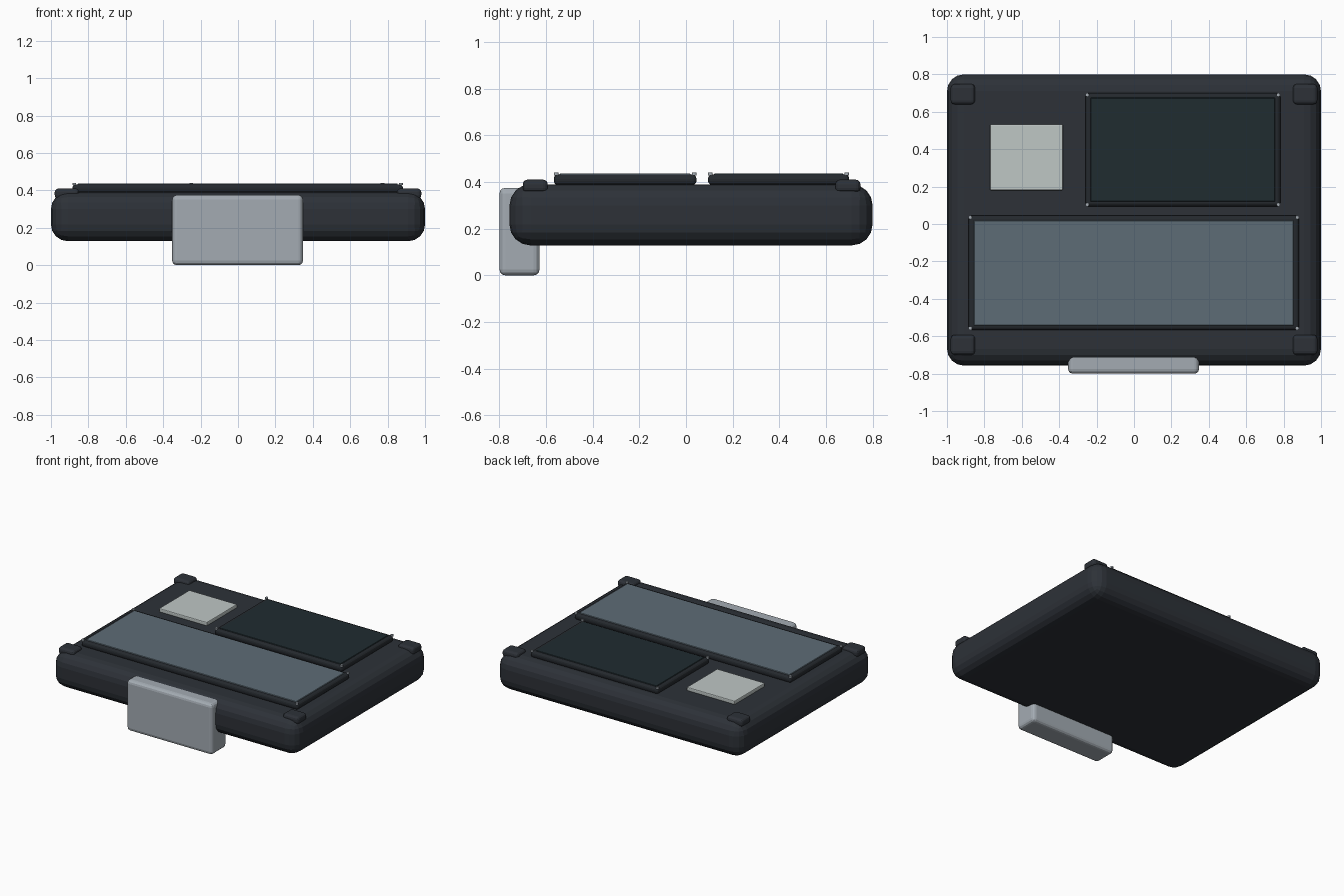
import bpy, bmesh

if "Cube" in bpy.data.objects:
    bpy.data.objects.remove(bpy.data.objects["Cube"])


def material(name, rgb):
    m = bpy.data.materials.new(name)
    m.diffuse_color = (*rgb, 1)
    m.use_nodes = True
    m.node_tree.nodes["Principled BSDF"].inputs["Base Color"].default_value = m.diffuse_color
    return m


SHELL = material("shell_dark", (0.026, 0.031, 0.039))
RIM = material("rim_dark", (0.018, 0.022, 0.027))
GLASS = material("display_glass", (0.014, 0.025, 0.03))
PANEL = material("panel_blue_grey", (0.11, 0.15, 0.18))
PALE = material("pale_plate", (0.52, 0.57, 0.56))
METAL = material("clip_metal", (0.37, 0.41, 0.45))


def finish(bm, name, mat, bevel=0, segments=3):
    me = bpy.data.meshes.new(name)
    bm.to_mesh(me)
    bm.free()
    ob = bpy.data.objects.new(name, me)
    bpy.context.collection.objects.link(ob)
    me.materials.append(mat)
    if bevel:
        mod = ob.modifiers.new("bevel", 'BEVEL')
        mod.width, mod.segments = bevel, segments
        mod.limit_method = 'ANGLE'
    return ob


def box(name, x, y, z, mat, bevel=0, segments=3):
    """Box given by its (min, max) range on each axis."""
    bm = bmesh.new()
    bmesh.ops.create_cube(bm, size=1)
    for v in bm.verts:
        for i, (lo, hi) in enumerate((x, y, z)):
            v.co[i] = lo if v.co[i] < 0 else hi
    return finish(bm, name, mat, bevel, segments)


def screw(name, x, y, z):
    bm = bmesh.new()
    bmesh.ops.create_cone(bm, cap_ends=True, segments=12, radius1=0.01,
                          radius2=0.01, depth=0.012)
    bmesh.ops.translate(bm, verts=bm.verts, vec=(x, y, z))
    return finish(bm, name, METAL)


def framed_panel(name, x, y, mat):
    """Rounded rim slab, inset face and a screw at each corner."""
    box(name + "_rim", x, y, (0.387, 0.432), RIM, 0.018)
    box(name + "_face", (x[0] + 0.028, x[1] - 0.028), (y[0] + 0.025, y[1] - 0.025),
        (0.42, 0.436), mat, 0.003, 1)
    for i, sx in enumerate((x[0] + 0.01, x[1] - 0.01)):
        for j, sy in enumerate((y[0] + 0.01, y[1] - 0.01)):
            screw(f"{name}_screw_{i}{j}", sx, sy, 0.434)


# main shell
box("body", (-1, 1), (-0.757, 0.8), (0.128, 0.39), SHELL, 0.09, 4)

# front clip
box("front_clip", (-0.352, 0.348), (-0.8, -0.628), (0, 0.375), METAL, 0.025)

# corner bumpers
for sx, side in ((-1, "left"), (1, "right")):
    x = sorted((sx * 0.98, sx * 0.85))
    box(f"bumper_front_{side}", x, (-0.7, -0.593), (0.355, 0.41), SHELL, 0.02)
    box(f"bumper_back_{side}", x, (0.64, 0.748), (0.355, 0.41), SHELL, 0.02)

# raised panels on the top face
framed_panel("lower_panel", (-0.885, 0.882), (-0.567, 0.045), PANEL)
framed_panel("display", (-0.26, 0.782), (0.094, 0.7), GLASS)

# pale square plate
box("square_plate", (-0.77, -0.38), (0.18, 0.533), (0.385, 0.415), PALE, 0.006, 2)
